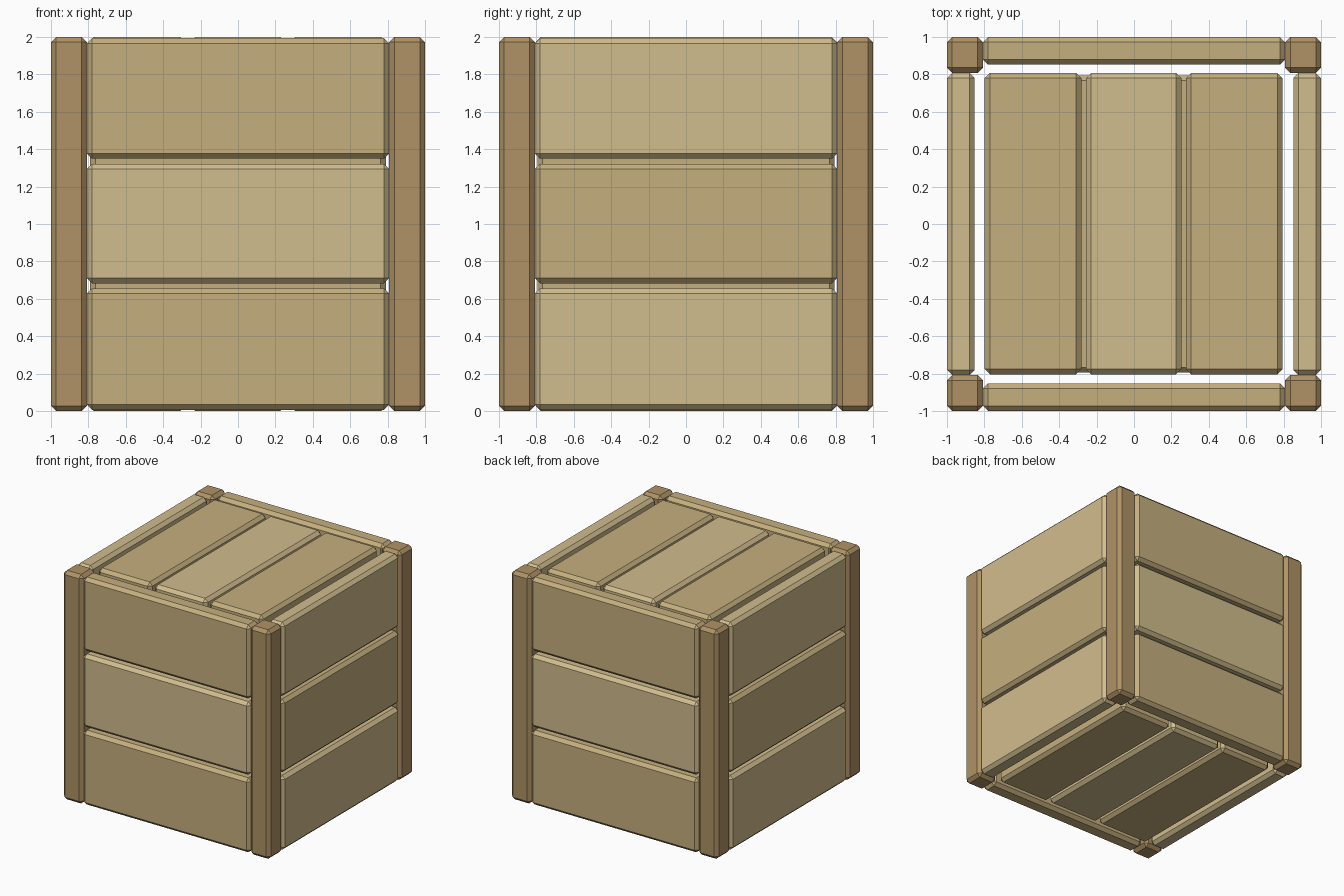
import bpy, bmesh
from mathutils import Vector

if "Cube" in bpy.data.objects:
    bpy.data.objects.remove(bpy.data.objects["Cube"])


def material(name, rgb):
    m = bpy.data.materials.new(name)
    m.diffuse_color = (*rgb, 1)
    m.use_nodes = True
    m.node_tree.nodes["Principled BSDF"].inputs["Base Color"].default_value = m.diffuse_color
    return m


LIGHT = material("light_wood", (0.64, 0.51, 0.27))
MID = material("mid_wood", (0.56, 0.43, 0.21))
POST = material("post_wood", (0.43, 0.29, 0.13))


def block(name, lo, hi, mat, bevel=0.028):
    """Flat-chamfered box between two corners."""
    lo, hi = Vector(lo), Vector(hi)
    mid, size = (lo + hi) / 2, hi - lo
    bm = bmesh.new()
    bmesh.ops.create_cube(bm, size=1)
    bmesh.ops.scale(bm, vec=size, verts=bm.verts)
    bmesh.ops.bevel(bm, geom=bm.edges[:], offset=bevel, segments=1,
                    affect='EDGES', profile=0.5)
    me = bpy.data.meshes.new(name)
    bm.to_mesh(me)
    bm.free()
    me.materials.append(mat)
    ob = bpy.data.objects.new(name, me)
    ob.location = mid
    bpy.context.collection.objects.link(ob)
    return ob


# Corner posts
for sx in (-1, 1):
    for sy in (-1, 1):
        cx, cy = 0.904 * sx, 0.904 * sy
        block("corner_post", (cx - 0.096, cy - 0.096, 0),
              (cx + 0.096, cy + 0.096, 2), POST)

# Wall boards: three per side, shades alternating
for i, (z0, z1) in enumerate(((0.006, 0.656), (0.683, 1.322), (1.349, 1.994))):
    for s, front, side in ((-1, "front_board", "left_board"),
                           (1, "back_board", "right_board")):
        a, b = sorted((0.852 * s, 1.0 * s))
        block(front, (-0.808, a, z0), (0.808, b, z1), LIGHT if i == 1 else MID)
        block(side, (a, -0.808, z0), (b, 0.808, z1), MID if i == 1 else LIGHT)

# Lid and floor boards
for name, z0, z1 in (("floor_board", 0, 0.148), ("lid_board", 1.852, 2)):
    for i, (x0, x1) in enumerate(((-0.798, -0.282), (-0.257, 0.253), (0.278, 0.794))):
        block(name, (x0, -0.804, z0), (x1, 0.808, z1), LIGHT if i == 1 else MID)

# Inner box seen through the gaps
block("inner_box", (-0.79, -0.795, 0.21), (0.79, 0.795, 1.79), MID)
